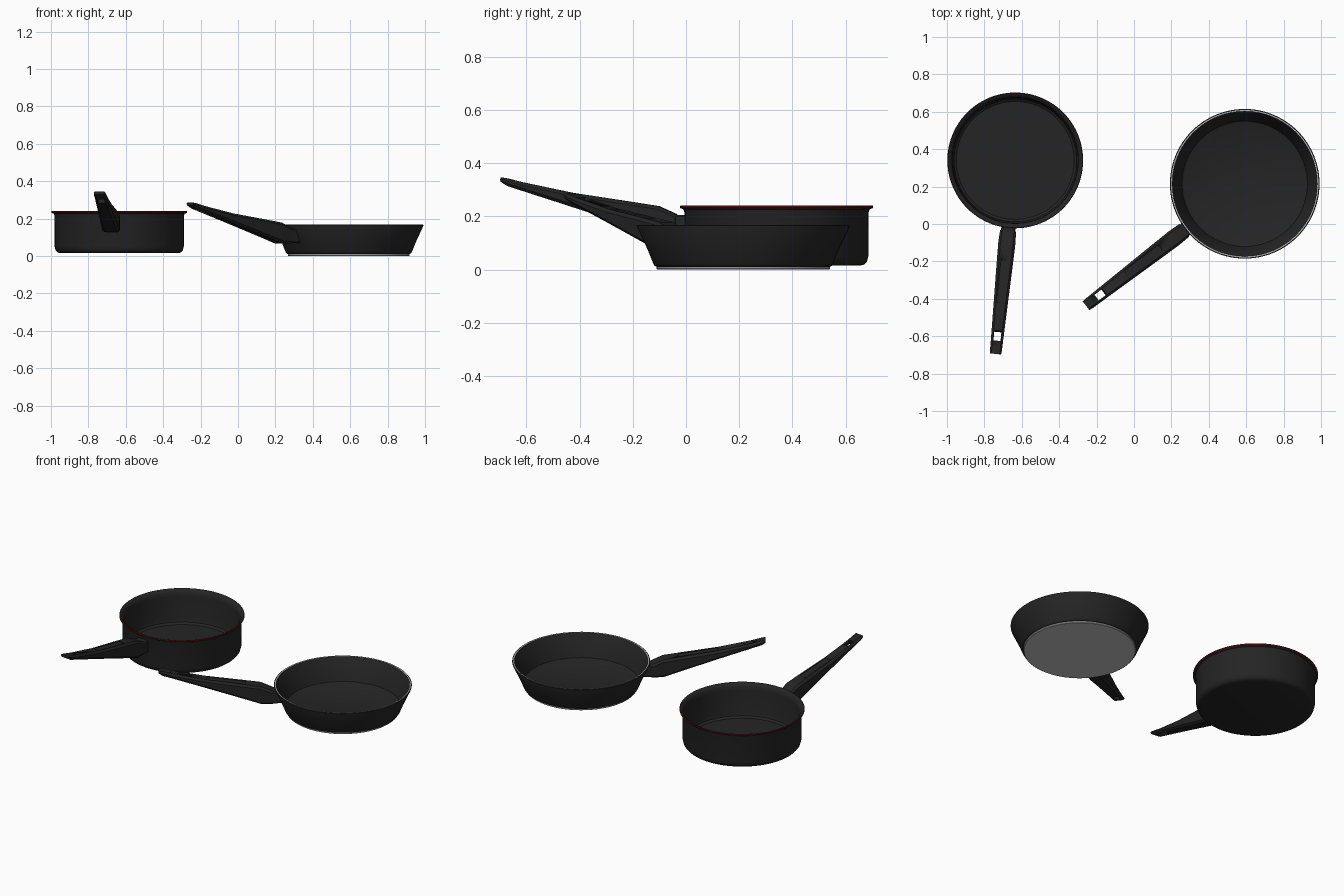
import bpy, bmesh, math
from mathutils import Matrix

if "Cube" in bpy.data.objects:
    bpy.data.objects.remove(bpy.data.objects["Cube"])


def mat(name, rgb):
    m = bpy.data.materials.new(name)
    m.diffuse_color = (*rgb, 1)
    m.use_nodes = True
    m.node_tree.nodes["Principled BSDF"].inputs["Base Color"].default_value = m.diffuse_color
    return m


BLACK = mat("black coating", (0.018, 0.018, 0.018))
RED = mat("red lip", (0.13, 0.008, 0.01))
STEEL = mat("polished steel", (0.55, 0.55, 0.55))


def finish(bm, name, mats, angle=35):
    bmesh.ops.recalc_face_normals(bm, faces=bm.faces)
    me = bpy.data.meshes.new(name)
    bm.to_mesh(me)
    bm.free()
    for m in mats:
        me.materials.append(m)
    ob = bpy.data.objects.new(name, me)
    bpy.context.collection.objects.link(ob)
    bpy.ops.object.select_all(action='DESELECT')
    ob.select_set(True)
    bpy.context.view_layer.objects.active = ob
    bpy.ops.object.shade_smooth_by_angle(angle=math.radians(angle))
    return ob


def lathe(name, profile, mats, special=(), n=96):
    """Revolve (r, z) points; profile steps listed in special get material 1."""
    bm = bmesh.new()
    rings = []
    for r, z in profile:
        if r == 0:
            rings.append([bm.verts.new((0, 0, z))] * n)
        else:
            rings.append([bm.verts.new((r * math.cos(2 * math.pi * i / n),
                                        r * math.sin(2 * math.pi * i / n), z)) for i in range(n)])
    for k in range(len(rings) - 1):
        a, b = rings[k], rings[k + 1]
        for i in range(n):
            j = (i + 1) % n
            vs = list(dict.fromkeys([a[i], a[j], b[j], b[i]]))
            f = bm.faces.new(vs)
            f.material_index = 1 if k in special else 0
    return finish(bm, name, mats)


def loft(name, stations, chamfer, angle=35):
    """Skin chamfered sections: (t at bottom, t at top, z bottom, z top, half width)."""
    bm = bmesh.new()
    rings = []
    for tb, tt, zb, zt, w in stations:
        c = min(chamfer, (zt - zb) * 0.35)
        pts = [(-w, zb + c), (-w + c, zb), (w - c, zb), (w, zb + c),
               (w, zt - c), (w - c, zt), (-w + c, zt), (-w, zt - c)]
        rings.append([bm.verts.new((tb + (tt - tb) * (z - zb) / (zt - zb), y, z)) for y, z in pts])
    for a, b in zip(rings, rings[1:]):
        for i in range(8):
            j = (i + 1) % 8
            bm.faces.new([a[i], a[j], b[j], b[i]])
    bm.faces.new(rings[0])
    bm.faces.new(rings[-1])
    return finish(bm, name, [BLACK], angle)


def cut_box(ob, center, size, slope):
    bm = bmesh.new()
    bmesh.ops.create_cube(bm, size=1, matrix=Matrix.Translation(center)
                          @ Matrix.Rotation(-slope, 4, 'Y') @ Matrix.Diagonal((*size, 1)))
    cutter = finish(bm, "cutter", [BLACK])
    md = ob.modifiers.new("cut", 'BOOLEAN')
    md.operation = 'DIFFERENCE'
    md.solver = 'EXACT'
    md.object = cutter
    bpy.context.view_layer.objects.active = ob
    bpy.ops.object.modifier_apply(modifier=md.name)
    bpy.data.objects.remove(cutter, do_unlink=True)


def make_handle(name):
    rows = [(0.018, .066, .148, .043), (0.085, .068, .178, .046), (0.18, .10, .193, .044),
            (0.41, .175, .228, .038), (0.60, .236, .268, .033), (0.655, .254, .282, .032),
            (0.68, .270, .286, .030)]
    h = loft(name, [(t, t, a, b, w) for t, a, b, w in rows], 0.012, 25)
    # hanging hole, then shallow thumb recess on top
    cut_box(h, (0.585, 0, 0.25), (0.055, 0.038, 0.3), 0.2)
    cut_box(h, (0.29, 0, 0.2097), (0.23, 0.045, 0.008), math.atan2(0.035, 0.23))
    return h


def place(obs, center, r, angle, dz=0):
    for o in obs:
        o.location = (center[0] + r * math.cos(angle), center[1] + r * math.sin(angle), dz)
        o.rotation_euler = (0, 0, angle)


# saucepan: straight wall, rounded bottom, flared lip with red edge
pot_c = (-0.635, 0.34)
pot_profile = [(0, .015), (.315, .015), (.330, .019), (.340, .030), (.345, .05), (.346, .215),
               (.350, .226), (.360, .230), (.363, .233), (.363, .238), (.360, .241),
               (.348, .236), (.338, .222), (.335, .20), (.334, .06), (.328, .038), (.315, .028), (0, .027)]
pot = lathe("saucepan_body", pot_profile, [BLACK, RED], special=(7, 8, 9))
place([pot], pot_c, 0, 0)
ang = math.atan2(-1.035, -0.105)
pot_conn = loft("saucepan_bracket", [(-.022, -.022, .07, .145, .038), (.04, .04, .07, .145, .038)], 0.006)
place([pot_conn, make_handle("saucepan_handle")], pot_c, 0.36, ang, 0.06)

# frying pan: sloped wall with a bare steel line on the rim
pan_c = (0.592, 0.215)
pan_profile = [(0, .010), (.325, .010), (.333, .014), (.338, .022), (.357, .07), (.400, .163),
               (.400, .166), (.394, .168), (.388, .167), (.385, .163), (.345, .06), (.335, .03), (.325, .024), (0, .023)]
pan = lathe("frying_pan_body", pan_profile, [BLACK, STEEL], special=(7,))
place([pan], pan_c, 0, 0)
ang = math.atan2(-0.648, -0.843)
pan_conn = loft("frying_pan_bracket", [(-.035, -.003, .07, .145, .038), (.04, .04, .07, .145, .038)], 0.006)
place([pan_conn, make_handle("frying_pan_handle")], pan_c, 0.39, ang)

# steel base disc under the frying pan
disc = lathe("frying_pan_base", [(0, 0), (.322, 0), (.326, .003), (.326, .0095), (0, .0105)], [STEEL])
place([disc], pan_c, 0, 0)
